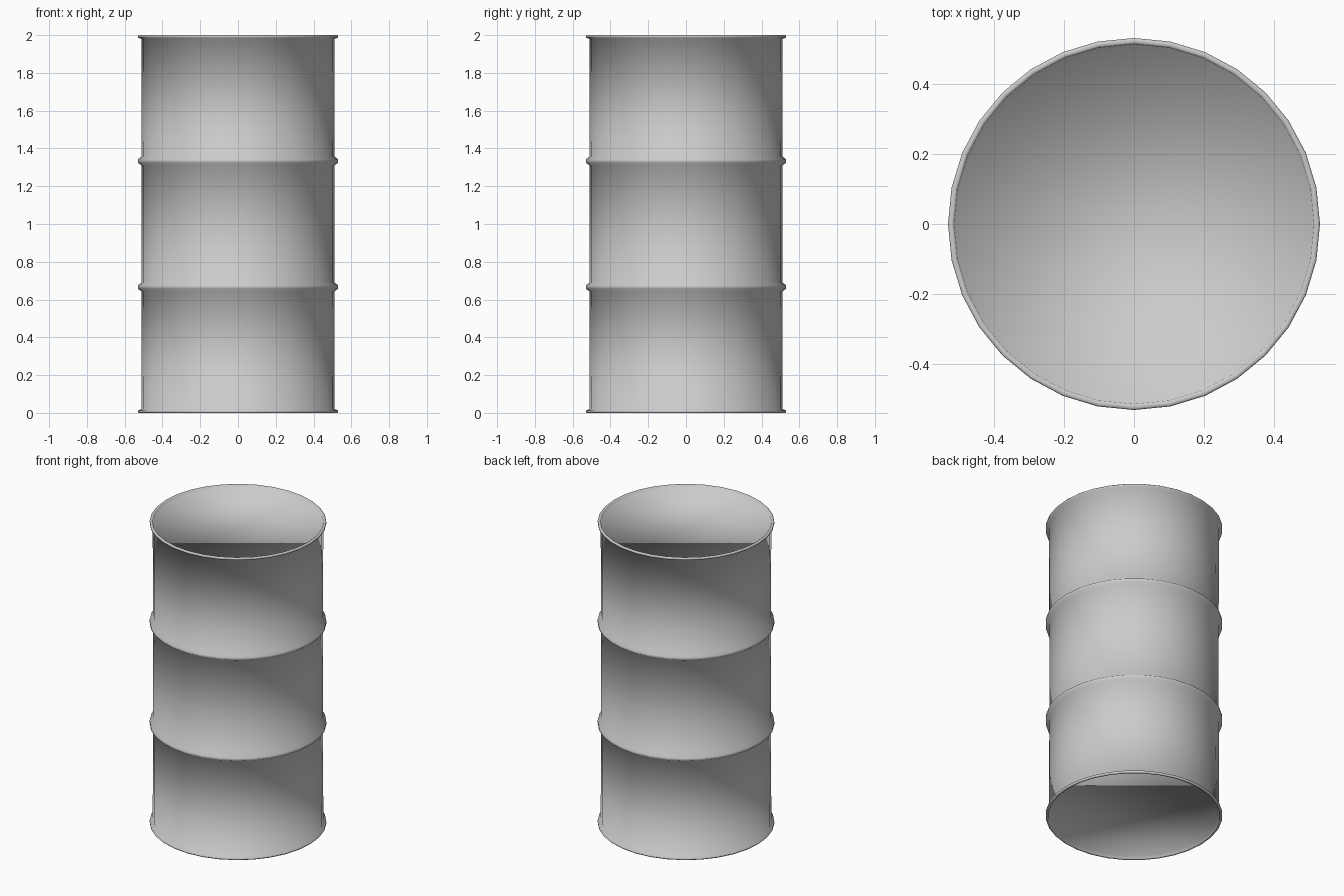
import bpy, bmesh, math

if "Cube" in bpy.data.objects:
    bpy.data.objects.remove(bpy.data.objects["Cube"])

SIDES = 32
BODY, RIM = 0.51, 0.53
HEIGHT, RECESS = 2.0, 0.018


def hoop(z):
    """Rolled reinforcing hoop profile around height z."""
    return [(BODY, z - 0.025), (RIM, z - 0.009), (RIM, z + 0.009), (BODY, z + 0.025)]


# Half profile from the recessed bottom lid, up the wall, to the recessed top lid
bottom_rim = [(BODY, RECESS), (0.513, 0.003), (0.518, 0.0), (0.526, 0.0),
              (RIM, 0.004), (RIM, 0.013), (BODY + 0.002, 0.02)]
top_rim = [(r, HEIGHT - z) for r, z in reversed(bottom_rim)]
profile = bottom_rim + hoop(HEIGHT / 3) + hoop(HEIGHT * 2 / 3) + top_rim

# Lathe the profile
bm = bmesh.new()
rings = []
for r, z in profile:
    rings.append([bm.verts.new((r * math.cos(2 * math.pi * i / SIDES),
                                r * math.sin(2 * math.pi * i / SIDES), z))
                  for i in range(SIDES)])
for low, high in zip(rings, rings[1:]):
    for i in range(SIDES):
        j = (i + 1) % SIDES
        bm.faces.new((low[i], low[j], high[j], high[i]))

# Flat recessed lids
bm.faces.new(list(reversed(rings[0])))
bm.faces.new(rings[-1])

# The whole drum is smooth shaded, lids included
for f in bm.faces:
    f.smooth = True
mesh = bpy.data.meshes.new("drum_barrel")
bm.to_mesh(mesh)
bm.free()
drum = bpy.data.objects.new("drum_barrel", mesh)
bpy.context.collection.objects.link(drum)
